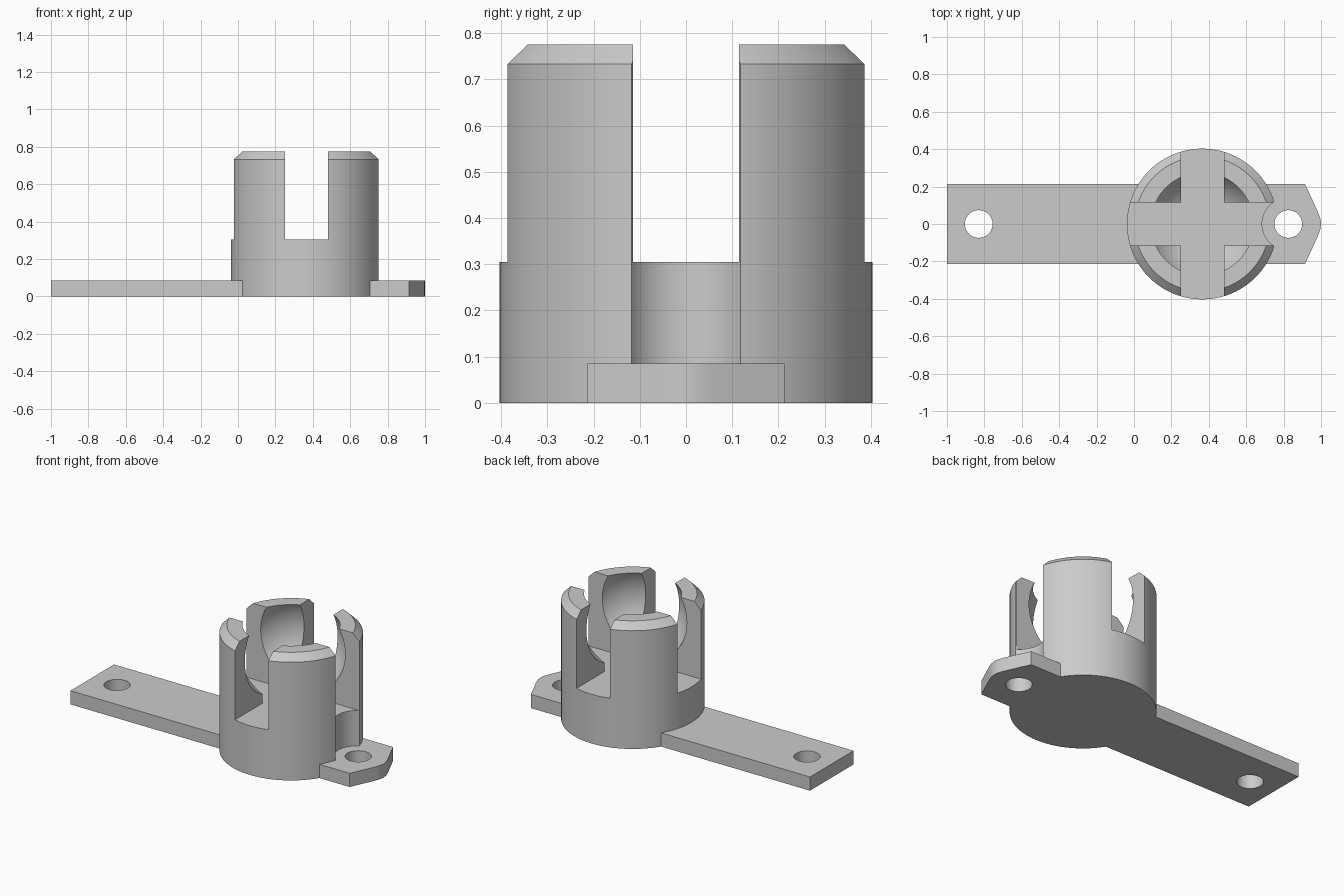
import bpy, bmesh, math
from mathutils import Matrix

if "Cube" in bpy.data.objects:
    bpy.data.objects.remove(bpy.data.objects["Cube"])

CX, R, H = 0.365, 0.403, 0.775        # cup centre, radius, height
PLATE_T, SLOT, FLOOR = 0.085, 0.115, 0.305

gray = bpy.data.materials.new("light gray")
gray.diffuse_color = (0.6, 0.6, 0.6, 1)
gray.use_nodes = True
gray.node_tree.nodes["Principled BSDF"].inputs["Base Color"].default_value = gray.diffuse_color


def make(name, bm):
    bmesh.ops.recalc_face_normals(bm, faces=bm.faces)
    me = bpy.data.meshes.new(name)
    bm.to_mesh(me)
    bm.free()
    me.materials.append(gray)
    ob = bpy.data.objects.new(name, me)
    bpy.context.collection.objects.link(ob)
    return ob


def cylinder(name, x, r, z0, z1, chamfer=0, sides=96):
    bm = bmesh.new()
    bmesh.ops.create_cone(bm, cap_ends=True, segments=sides, radius1=r, radius2=r,
                          depth=z1 - z0, matrix=Matrix.Translation((x, 0, (z0 + z1) / 2)))
    if chamfer:
        top = [e for e in bm.edges if all(v.co.z > z1 - 1e-4 for v in e.verts)]
        bmesh.ops.bevel(bm, geom=top, offset=chamfer, segments=1, affect='EDGES')
    return make(name, bm)


def box(name, sx, sy, z0, z1):
    bm = bmesh.new()
    bmesh.ops.create_cube(bm, size=1, matrix=Matrix.Translation((CX, 0, (z0 + z1) / 2))
                          @ Matrix.Diagonal((sx, sy, z1 - z0, 1)))
    return make(name, bm)


def combine(ob, other, op):
    mod = ob.modifiers.new(op.lower(), 'BOOLEAN')
    mod.object, mod.operation, mod.solver = other, op, 'EXACT'
    bpy.context.view_layer.update()
    dg = bpy.context.evaluated_depsgraph_get()
    me = bpy.data.meshes.new_from_object(ob.evaluated_get(dg))
    ob.modifiers.clear()
    ob.data = me
    bpy.data.objects.remove(other)


# Chamfered cup
mount = cylinder("ball_caster_mount", CX, R, 0, H, chamfer=0.042)

# Crossed slots leave four posts
combine(mount, box("slot_x", 2 * SLOT, 1.2, FLOOR, 1), 'DIFFERENCE')
combine(mount, box("slot_y", 1.2, 2 * SLOT, FLOOR, 1), 'DIFFERENCE')

# Spherical ball socket
bm = bmesh.new()
bmesh.ops.create_uvsphere(bm, u_segments=96, v_segments=48, radius=0.312,
                          matrix=Matrix.Translation((CX, 0, 0.627)))
combine(mount, make("socket", bm), 'DIFFERENCE')

# Clearance for the screw head next to the cup
combine(mount, cylinder("screw_clearance", 0.825, 0.14, -0.1, 1), 'DIFFERENCE')

# Mounting plate with a pointed right end
side = [(-1, 0.213), (0.915, 0.213), (0.985, 0.06), (0.996, 0.028)]
outline = side + [(1, 0)] + [(x, -y) for x, y in reversed(side)]
bm = bmesh.new()
base = bm.faces.new([bm.verts.new((x, y, 0)) for x, y in outline])
ext = bmesh.ops.extrude_face_region(bm, geom=[base], use_keep_orig=True)
for v in ext["geom"]:
    if isinstance(v, bmesh.types.BMVert):
        v.co.z = PLATE_T
combine(mount, make("plate", bm), 'UNION')

# Screw holes, just through the plate
for x in (-0.83, 0.825):
    combine(mount, cylinder("screw_hole", x, 0.074, -0.1, 0.2, sides=48), 'DIFFERENCE')

# Smooth the round walls, keep the corners sharp
bpy.ops.object.select_all(action='DESELECT')
mount.select_set(True)
bpy.context.view_layer.objects.active = mount
bpy.ops.object.shade_smooth_by_angle(angle=math.radians(25))
